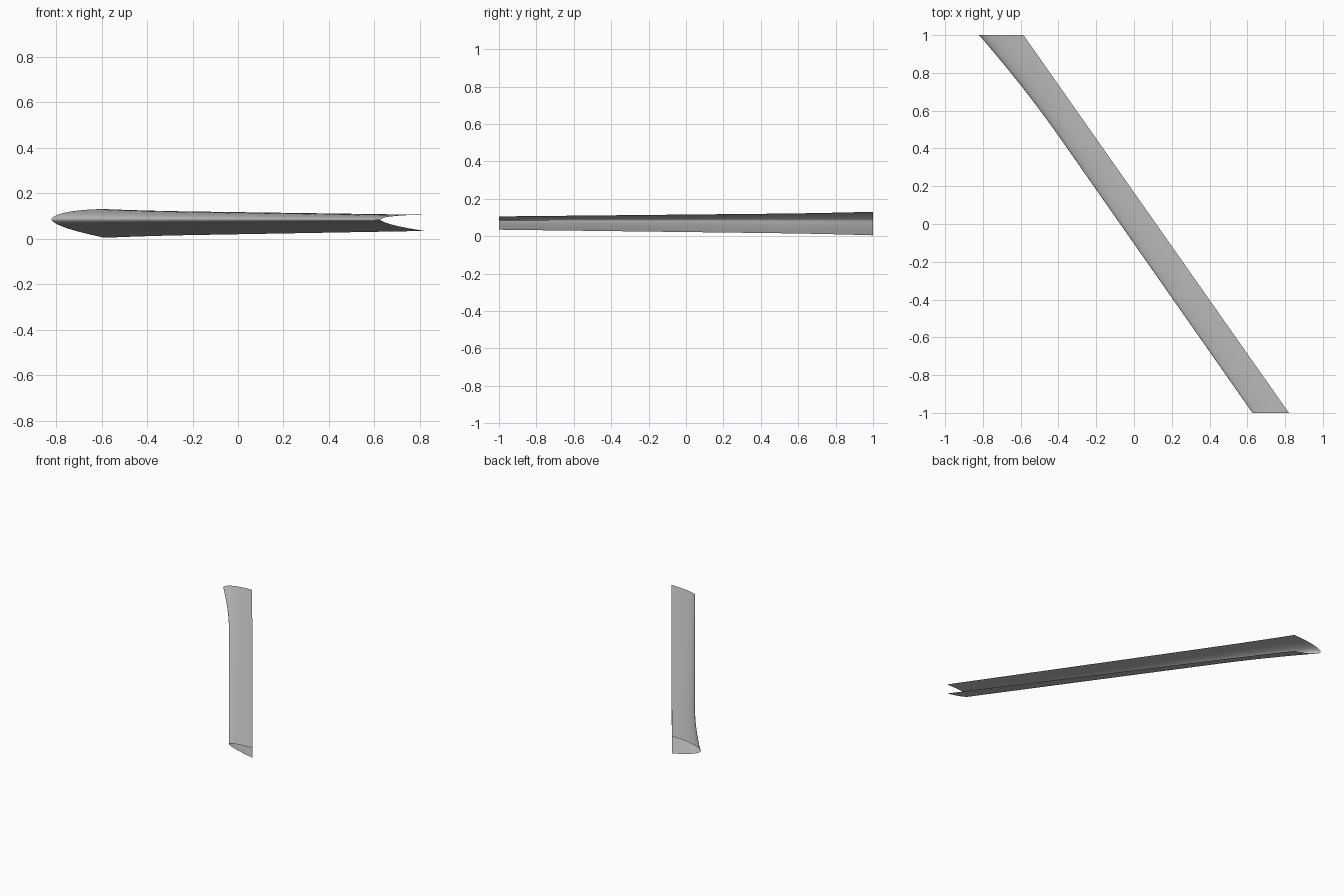
import bpy, bmesh

cube = bpy.data.objects.get("Cube")
if cube:
    bpy.data.objects.remove(cube, do_unlink=True)

SPANS, HALF = 40, 14
NOSE_Z = 0.085


def section(y):
    """Open rounded profile at station y, from upper to lower trailing edge."""
    t = (y + 1) / 2
    flare = max(0, (y - 0.45) / 0.55) ** 2
    trail = 0.82 - 1.405 * t
    nose = 0.627 - 1.4 * t - 0.047 * flare
    upper = 0.021 + 0.02 * t + 0.005 * flare
    lower = 0.05 + 0.025 * t + 0.005 * flare
    points = []
    for i in range(-HALF, HALF + 1):
        u = (i / HALF) ** 2
        x = nose + (trail - nose) * u
        if i < 0:
            z = NOSE_Z + upper * (1 - (1 - u) ** 2) ** 0.5
        else:
            z = NOSE_Z - lower * u ** 0.6
        points.append((x, y, z))
    return points


# Swept leading-edge shell, open at the back and at both ends
bm = bmesh.new()
rows = [[bm.verts.new(p) for p in section(-1 + 2 * k / SPANS)]
        for k in range(SPANS + 1)]
for a, b in zip(rows, rows[1:]):
    for j in range(2 * HALF):
        face = bm.faces.new((a[j], b[j], b[j + 1], a[j + 1]))
        face.smooth = True
bm.normal_update()
# The first strip lies on the upper skin, so it must face up
bm.faces.ensure_lookup_table()
if bm.faces[0].normal.z < 0:
    bmesh.ops.reverse_faces(bm, faces=bm.faces[:])
mesh = bpy.data.meshes.new("leading_edge_slat")
bm.to_mesh(mesh)
bm.free()
slat = bpy.data.objects.new("leading_edge_slat", mesh)
bpy.context.collection.objects.link(slat)

# Plain grey metal
grey = bpy.data.materials.new("light_grey")
grey.use_nodes = True
colour = (0.5, 0.5, 0.5, 1)
grey.diffuse_color = colour
grey.node_tree.nodes["Principled BSDF"].inputs["Base Color"].default_value = colour
mesh.materials.append(grey)
